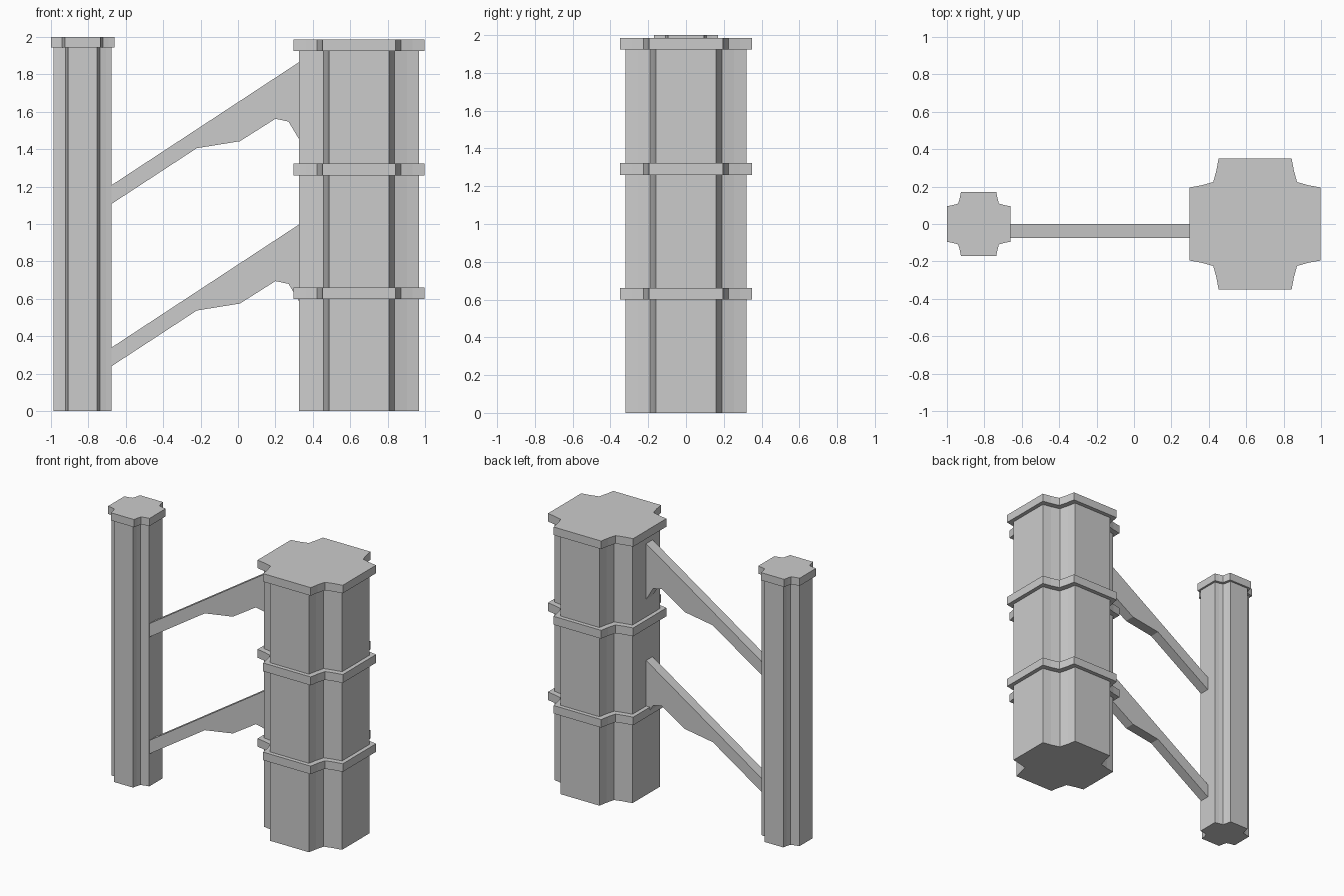
import bpy
import bmesh
from mathutils import Vector

if "Cube" in bpy.data.objects:
    bpy.data.objects.remove(bpy.data.objects["Cube"])


def prism(name, points, offset):
    """Extrude a closed outline of 3D points along an offset."""
    bm = bmesh.new()
    face = bm.faces.new([bm.verts.new(p) for p in points])
    result = bmesh.ops.extrude_face_region(bm, geom=[face], use_keep_orig=True)
    moved = [g for g in result["geom"] if isinstance(g, bmesh.types.BMVert)]
    bmesh.ops.translate(bm, verts=moved, vec=Vector(offset))
    bmesh.ops.recalc_face_normals(bm, faces=bm.faces)
    mesh = bpy.data.meshes.new(name)
    bm.to_mesh(mesh)
    bm.free()
    obj = bpy.data.objects.new(name, mesh)
    bpy.context.collection.objects.link(obj)
    return obj


# One corner of each cross-shaped section, with a coved inner corner
SHAFT = [(0.32, 0.16), (0.255, 0.172), (0.19, 0.19), (0.172, 0.255), (0.16, 0.32)]
COLLAR = [(0.35, 0.195), (0.285, 0.207), (0.224, 0.224), (0.207, 0.285), (0.195, 0.35)]


def section(name, corner, cx, scale, z0, z1):
    """Repeat the corner four times round the axis and extrude upward."""
    outline = []
    pts = corner
    for _ in range(4):
        outline += [(cx + x * scale, y * scale, z0) for x, y in pts]
        pts = [(-y, x) for x, y in pts]
    return prism(name, outline, (0, 0, z1 - z0))


# Large column with two bands and a cap
BIG_X = 0.647
section("large_column_shaft", SHAFT, BIG_X, 1.0, 0, 1.94)
for name, z0, z1 in (("lower_band", 0.60, 0.66),
                     ("upper_band", 1.26, 1.322),
                     ("large_column_cap", 1.925, 1.985)):
    section(name, COLLAR, BIG_X, 1.0, z0, z1)

# Slender column with its cap
POST_X, POST_SCALE = -0.83, 0.486
section("slender_column_shaft", SHAFT, POST_X, POST_SCALE, 0, 1.96)
section("slender_column_cap", COLLAR, POST_X, POST_SCALE, 1.943, 2.0)

# Sloping braces between the columns
BRACE = [(-0.676, 0.34), (-0.676, 0.24), (-0.22, 0.538), (0.01, 0.575),
         (0.20, 0.695), (0.27, 0.68), (0.33, 0.58), (0.33, 1.0)]
for name, dz in (("lower_brace", 0.0), ("upper_brace", 0.867)):
    prism(name, [(x, -0.075, z + dz) for x, z in BRACE], (0, 0.075, 0))
